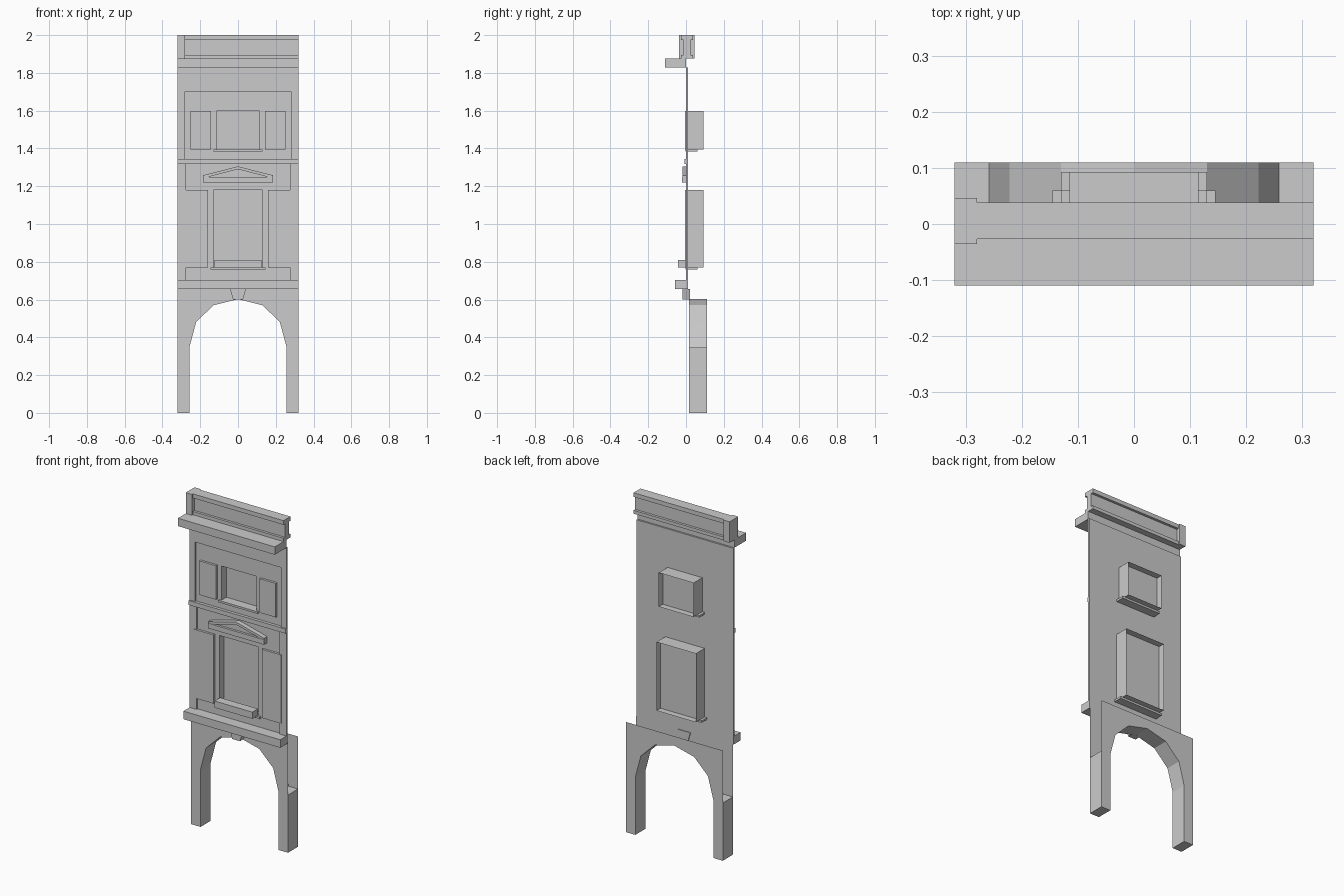
import bpy, bmesh

if "Cube" in bpy.data.objects:
    bpy.data.objects.remove(bpy.data.objects["Cube"])


def make(name, verts, faces):
    me = bpy.data.meshes.new(name)
    me.from_pydata(verts, [], faces)
    bm = bmesh.new()
    bm.from_mesh(me)
    bmesh.ops.remove_doubles(bm, verts=bm.verts, dist=1e-5)
    bmesh.ops.recalc_face_normals(bm, faces=bm.faces)
    bm.to_mesh(me)
    bm.free()
    ob = bpy.data.objects.new(name, me)
    bpy.context.collection.objects.link(ob)
    return ob


def prism(name, pts, y0, y1):
    """Extrude an xz profile between two depths."""
    n = len(pts)
    v = [(x, y0, z) for x, z in pts] + [(x, y1, z) for x, z in pts]
    f = [list(range(n)), list(range(2 * n - 1, n - 1, -1))]
    f += [(i, (i + 1) % n, n + (i + 1) % n, n + i) for i in range(n)]
    return make(name, v, f)


def box(name, x0, x1, y0, y1, z0, z1):
    return prism(name, [(x0, z0), (x1, z0), (x1, z1), (x0, z1)], y0, y1)


def wall(name, w, z0, z1, y, hw, h0, h1):
    """Thin wall sheet with a rectangular window opening."""
    xs, zs = [-w, -hw, hw, w], [z0, h0, h1, z1]
    v = [(x, y, z) for z in zs for x in xs]
    f = [(r * 4 + c, r * 4 + c + 1, r * 4 + c + 5, r * 4 + c + 4)
         for r in range(3) for c in range(3) if (r, c) != (1, 1)]
    return make(name, v, f)


def window(name, hw, z0, z1, front, pane, back):
    """Reveal tube with a pane inside it."""
    c = [(-hw, z0), (hw, z0), (hw, z1), (-hw, z1)]
    v = [(x, y, z) for y in (front, pane, back) for x, z in c]
    f = [(k * 4 + i, k * 4 + (i + 1) % 4, k * 4 + 4 + (i + 1) % 4, k * 4 + 4 + i)
         for k in range(2) for i in range(4)] + [(4, 5, 6, 7)]
    return make(name, v, f)


W, FRONT, BACK = 0.32, 0.015, 0.11
WALL = 0.01

# Ground floor arch: legs, front and back spandrels, soffit
for s, side in ((-1, "left"), (1, "right")):
    box("arch_leg_" + side, s * 0.258, s * W, FRONT, BACK, 0, 0.345)
arch = [(-0.258, 0.345), (-0.222, 0.48), (-0.13, 0.57), (0, 0.602),
        (0.13, 0.57), (0.222, 0.48), (0.258, 0.345)]
for name, y in (("arch_front", FRONT), ("arch_back", BACK)):
    edge = [(-W, 0.345)] + arch + [(W, 0.345)]
    n = len(edge)
    v = [(x, y, z) for x, z in edge] + [(x, y, 0.658) for x, z in edge]
    make(name, v, [(i, i + 1, n + i + 1, n + i) for i in range(1, n - 2)]
         + [(0, 1, n + 1, n), (n - 2, n - 1, 2 * n - 1, 2 * n - 2)])
n = len(arch)
make("arch_soffit", [(x, y, z) for y in (FRONT, BACK) for x, z in arch],
     [(i, i + 1, n + i + 1, n + i) for i in range(n - 1)])
prism("keystone", [(-0.026, 0.6), (0.026, 0.6), (0.042, 0.655), (-0.042, 0.655)], -0.018, 0.02)

# Horizontal bands and cornice
box("lower_band", -W, W, -0.058, WALL, 0.655, 0.703)
box("middle_band", -W, W, -0.008, WALL, 1.318, 1.345)
box("frieze", -W, W, 0.0, WALL, 1.70, 1.828)
box("cornice", -W, W, -0.11, 0.0, 1.828, 1.875)

# Two storeys: wall, pilasters, window, sill and shutters
#        name    z0     z1    hw     h0    h1   pilaster  shutter x
floors = [("first", 0.703, 1.318, 0.13, 0.77, 1.18, 0.275, 0.16, 0.287),
          ("second", 1.345, 1.70, 0.115, 1.395, 1.598, 0.284, 0.144, 0.252)]
for name, z0, z1, hw, h0, h1, px, s0, s1 in floors:
    wall(name + "_floor_wall", W, z0, z1, WALL, hw, h0, h1)
    window(name + "_floor_window", hw, h0, h1, WALL, 0.055, 0.093)
    box(name + "_floor_sill", -hw - 0.015, hw + 0.015, -0.002, 0.06, h0 - 0.012, h0)
    for s, side in ((-1, "left"), (1, "right")):
        box(f"{name}_floor_pilaster_{side}", s * px, s * W, 0.0, WALL, z0, z1)
        box(f"{name}_floor_shutter_{side}", s * s0, s * s1, -0.004, WALL, h0, h1)

# Window box and pediment on the first floor
box("window_box", -0.125, 0.125, -0.043, WALL, 0.77, 0.81)
box("pediment_base", -0.185, 0.185, -0.02, WALL, 1.22, 1.25)
prism("pediment_panel", [(-0.17, 1.25), (0.17, 1.25), (0, 1.29)], -0.006, WALL)
for s, side in ((-1, "left"), (1, "right")):
    prism("pediment_rake_" + side, [(s * 0.185, 1.25), (s * 0.185, 1.258), (0, 1.305),
                                    (0, 1.29), (s * 0.155, 1.25)], -0.018, WALL)

# Roof parapet: I-shaped rail with one end post
box("parapet_post", -W, -0.28, -0.036, 0.046, 1.875, 2.0)
box("parapet_top_rail", -0.28, W, -0.027, 0.038, 1.975, 2.0)
box("parapet_panel", -0.28, W, -0.012, 0.023, 1.895, 1.975)
box("parapet_bottom_rail", -0.28, W, -0.027, 0.038, 1.875, 1.895)
